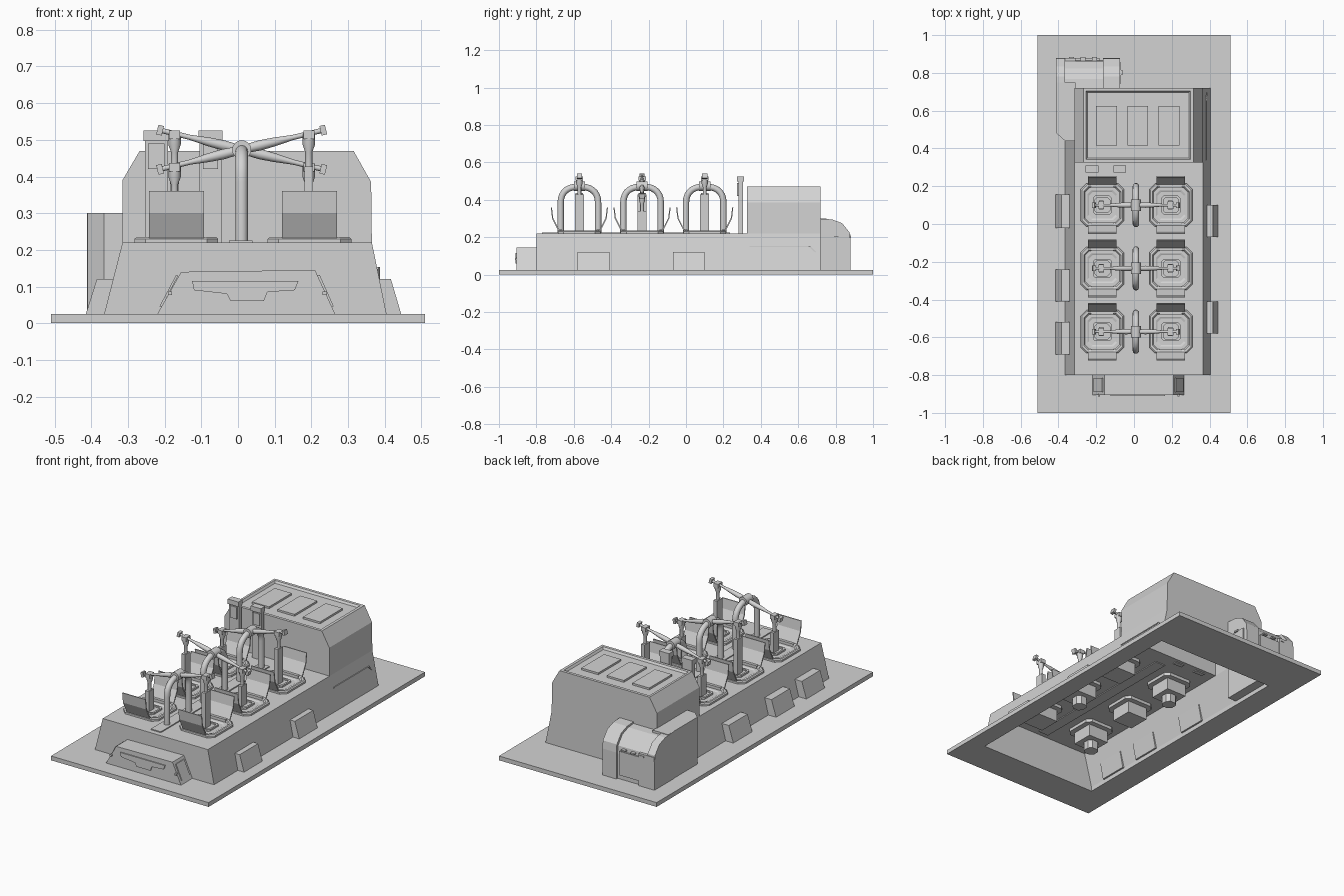
import bpy, bmesh, math
from mathutils import Vector

if "Cube" in bpy.data.objects:
    bpy.data.objects.remove(bpy.data.objects["Cube"])

grey = bpy.data.materials.new("light_grey")
grey.diffuse_color = (0.65, 0.65, 0.65, 1)
grey.use_nodes = True
grey.node_tree.nodes["Principled BSDF"].inputs["Base Color"].default_value = grey.diffuse_color


def loft(name, rings, caps=(True, True), skip=(), smooth=False):
    """Skin a row of equal rings; skip lists side faces to leave open."""
    bm = bmesh.new()
    vs = [[bm.verts.new(p) for p in r] for r in rings]
    n = len(rings[0])
    for a, b in zip(vs, vs[1:]):
        for i in range(n):
            if i not in skip:
                j = (i + 1) % n
                bm.faces.new((a[i], a[j], b[j], b[i]))
    if caps[0]:
        bm.faces.new(vs[0][::-1])
    if caps[1]:
        bm.faces.new(vs[-1])
    bmesh.ops.recalc_face_normals(bm, faces=bm.faces)
    me = bpy.data.meshes.new(name)
    bm.to_mesh(me)
    bm.free()
    me.materials.append(grey)
    ob = bpy.data.objects.new(name, me)
    bpy.context.collection.objects.link(ob)
    if smooth:
        bpy.ops.object.select_all(action='DESELECT')
        ob.select_set(True)
        bpy.context.view_layer.objects.active = ob
        bpy.ops.object.shade_smooth_by_angle(angle=math.radians(40))
    return ob


def prism(name, pts, axis, a, b, **kw):
    put = {'x': lambda p, t: (t, p[0], p[1]),
           'y': lambda p, t: (p[0], t, p[1]),
           'z': lambda p, t: (p[0], p[1], t)}[axis]
    return loft(name, [[put(p, t) for p in pts] for t in (a, b)], **kw)


def rect(x0, x1, y0, y1):
    return [(x0, y0), (x1, y0), (x1, y1), (x0, y1)]


def box(name, x0, x1, y0, y1, z0, z1):
    return prism(name, rect(x0, x1, y0, y1), 'z', z0, z1)


def octagon(cx, cy, hx, hy, c):
    q = [(hx - c, -hy), (hx, c - hy), (hx, hy - c), (hx - c, hy)]
    return [(cx + x, cy + y) for x, y in q + [(-x, -y) for x, y in q]]


def sweep(name, path, radii, sides=12):
    """Round rod through points, with a radius at each point."""
    path = [Vector(p) for p in path]
    rings = []
    for i, p in enumerate(path):
        t = (path[min(i + 1, len(path) - 1)] - path[max(i - 1, 0)]).normalized()
        u = t.cross(Vector((1, 0, 0)))
        if u.length < 0.5:
            u = t.cross(Vector((0, 1, 0)))
        u.normalize()
        v = t.cross(u)
        angs = [2 * math.pi * k / sides for k in range(sides)]
        rings.append([p + radii[i] * (u * math.cos(g) + v * math.sin(g)) for g in angs])
    return loft(name, rings, smooth=True)


# base plate with an opening under the hull
outer, inner = rect(-.51, .51, -1, 1), rect(-.365, .405, -.8, .72)
loops = [(inner, 0), (outer, 0), (outer, .025), (inner, .025), (inner, 0)]
loft("base_plate", [[(x, y, z) for x, y in r] for r, z in loops], caps=(False, False))

# hollow hull and hollow rear housing
prism("hull", [(-.365, .025), (-.315, .22), (.365, .22), (.405, .025)], 'y', -.8, .325,
      caps=(True, False), skip=(3,))
upper = [(-.315, .22), (-.315, .39), (-.268, .47), (.315, .47), (.363, .385), (.365, .22)]
prism("rear_housing", upper + [(.405, .025), (-.365, .025)], 'y', .325, .72,
      caps=(False, True), skip=(2, 6))
loft("housing_front", [[(x, .325, z) for x, z in upper]], caps=(False, True))

# roof with a sunken field and three raised panels
loops = [(rect(-.268, .315, .325, .72), .47), (rect(-.255, .298, .342, .703), .47),
         (rect(-.247, .29, .35, .695), .458)]
loft("housing_roof", [[(x, y, z) for x, y in r] for r, z in loops], caps=(False, True))
for cx in (-.145, .02, .185):
    box("roof_panel", cx - .055, cx + .055, .415, .625, .457, .469)

# side trim strips on the rear housing
box("housing_trim", .36, .383, .34, .66, .147, .153)
prism("housing_trim_end", [(.655, .153), (.66, .147), (.69, .118), (.695, .122), (.665, .153)],
      'x', .36, .387)

# rear corner unit: side body, curved back, raised end ribs
prism("corner_unit_side", [(-.365, .44), (-.41, .48), (-.41, .88), (-.31, .88), (-.31, .44)],
      'z', .025, .215)
prism("corner_unit_side_top", rect(-.41, -.31, .215, .30), 'y', .48, .75)
prism("corner_unit_side_front", [(-.365, .44), (-.41, .48), (-.31, .48), (-.31, .44)],
      'z', .215, .30)
back = [(.70, .025), (.70, .30), (.78, .295), (.835, .275), (.875, .225), (.88, .18), (.88, .025)]
low = [(y - .012 if y > .7 else y, z - .01 if z > .03 else z) for y, z in back]
prism("corner_unit_middle", low, 'x', -.365, -.165)
prism("corner_unit_rib_left", back, 'x', -.412, -.365)
prism("corner_unit_rib_right", back, 'x', -.165, -.075)
box("corner_unit_side_panel", -.08, -.068, .745, .855, .03, .2)
box("corner_unit_knob", -.07, -.06, .79, .815, .195, .205)
box("corner_unit_door", -.35, -.18, .86, .875, .05, .19)
for cx in (-.33, -.27, -.21):
    box("corner_unit_hinge", cx - .013, cx + .013, .86, .883, .197, .205)

# front box with sloping ends, front inlay and end plates
prism("front_box", [(-.22, .025), (-.155, .14), (.21, .145), (.265, .025)], 'y', -.905, -.8)
prism("front_inlay", [(-.125, .115), (.165, .115), (.155, .09), (.08, .085), (.07, .06),
                      (-.02, .06), (-.03, .08), (-.12, .09)], 'y', -.911, -.904)
for s, foot, top in ((-1, -.208, -.163), (1, .255, .217)):
    prism("front_end_plate", [(foot, .045), (top, .13), (top + .006 * s, .131),
                              (foot + .006 * s, .046)], 'y', -.89, -.815)
    mid = (foot + top) / 2
    box("front_knob", mid - .006, mid + .006, -.914, -.9, .077, .087)

# sloping lockers along both flanks
for y0, y1 in ((-.02, .155), (-.41, -.24), (-.69, -.52)):
    prism("left_locker", [(-.415, .025), (-.385, .12), (-.335, .12), (-.355, .025)], 'y', y0, y1)
for y0, y1 in ((-.07, .1), (-.58, -.41)):
    prism("right_locker", [(.445, .025), (.417, .12), (.375, .12), (.395, .025)], 'y', y0, y1)

# deck strip and two control posts
box("deck_strip", -.025, .04, -.77, .235, .215, .226)
for x0, x1 in ((-.257, -.188), (-.108, -.042)):
    box("control_post", x0 + .003, x1 - .003, .28, .306, .215, .51)
    box("control_head", x0, x1, .272, .311, .497, .525)
    box("control_screen", x0 + .012, x1 - .012, .274, .281, .42, .49)

# three seesaw stations
CX = .01
for cy, high in ((.1, 1), (-.235, -1), (-.57, 1)):
    # arch frame
    arc = [(.1 * math.copysign(abs(math.cos(a)) ** .8, math.cos(a)),
            .385 + .085 * math.sin(a) ** .9)
           for a in [math.pi * k / 14 for k in range(1, 14)]]
    arc = [(.1, .385)] + arc + [(-.1, .385)]
    pts = [(CX, cy + y, z) for y, z in [(.1, .22)] + arc + [(-.1, .22)]]
    sweep("arch", pts, [.017] * len(pts))
    sweep("pivot_hub", [(CX, cy - .03, .473), (CX, cy + .03, .473)], [.026, .026], 16)

    for side in (-1, 1):
        up = side == high
        slope = .24 if up else -.24
        sx = CX + side * .183
        head = .473 + slope * .183

        # leaf-shaped rocker arm ending in a cross grip
        def along(d, lift=0):
            return (CX + side * (d - lift * slope), .473 + slope * d + lift)
        rods = [along(d) for d in (0, .05, .09, .14, .222)]
        sweep("rocker_arm", [(x, cy, z) for x, z in rods], [.011, .014, .012, .007, .007])
        prism("handle_grip", [along(.215, -.013), along(.23, -.013),
                              along(.23, .013), along(.215, .013)], 'y', cy - .014, cy + .014)

        # hanging piston: flat sleeve, thin rod and flared head
        foot = .14 if up else .10
        box("piston_sleeve", sx - .012, sx + .012, cy - .024, cy + .024, foot, head - .09)
        sweep("piston_rod", [(sx, cy, z) for z in (head - .1, head - .05, head - .03, head)],
              [.010, .010, .017, .017])
        box("piston_collar", sx - .015, sx + .015, cy - .02, cy + .02, head - .015, head + .008)

        # seat pan with a raised rim and a recess
        px = CX - .178 if side < 0 else CX + .185
        rings = [(.114, .114, .03, .22), (.114, .114, .03, .23), (.108, .108, .028, .235),
                 (.098, .098, .026, .235), (.092, .092, .024, .226), (.078, .078, .02, .226),
                 (.07, .07, .02, .222)]
        loft("seat_pan", [[(x, y, z) for x, y in octagon(px, cy, a, b, c)]
                          for a, b, c, z in rings], caps=(False, True))
        loops = [(.05, .221), (.05, .232), (.04, .232), (.04, .224)]
        loft("seat_ring", [[(x, y, z) for x, y in octagon(px, cy, h, h, .012)]
                           for h, z in loops], caps=(False, False))

        # well and socket under the deck
        prism("well_flange", octagon(px, cy, .095, .095, .025), 'z', .2, .218)
        box("seat_well", px - .065, px + .065, cy - .065, cy + .065, .13, .205)
        if not up:
            prism("well_socket", octagon(px, cy, .036, .036, .018), 'z', .08, .135)

        # folded wings on both ends of the seat
        for e in (-1, 1):
            outline = [(.098, .228), (.112, .232), (.146, .30), (.153, .36),
                       (.147, .36), (.140, .303), (.108, .24), (.098, .236)]
            prism("seat_wing", [(cy + e * y, z) for y, z in outline], 'x', px - .075, px + .075)
            box("wing_hinge", px - .06, px + .06, cy + e * .1 - .008, cy + e * .1 + .008, .225, .242)
